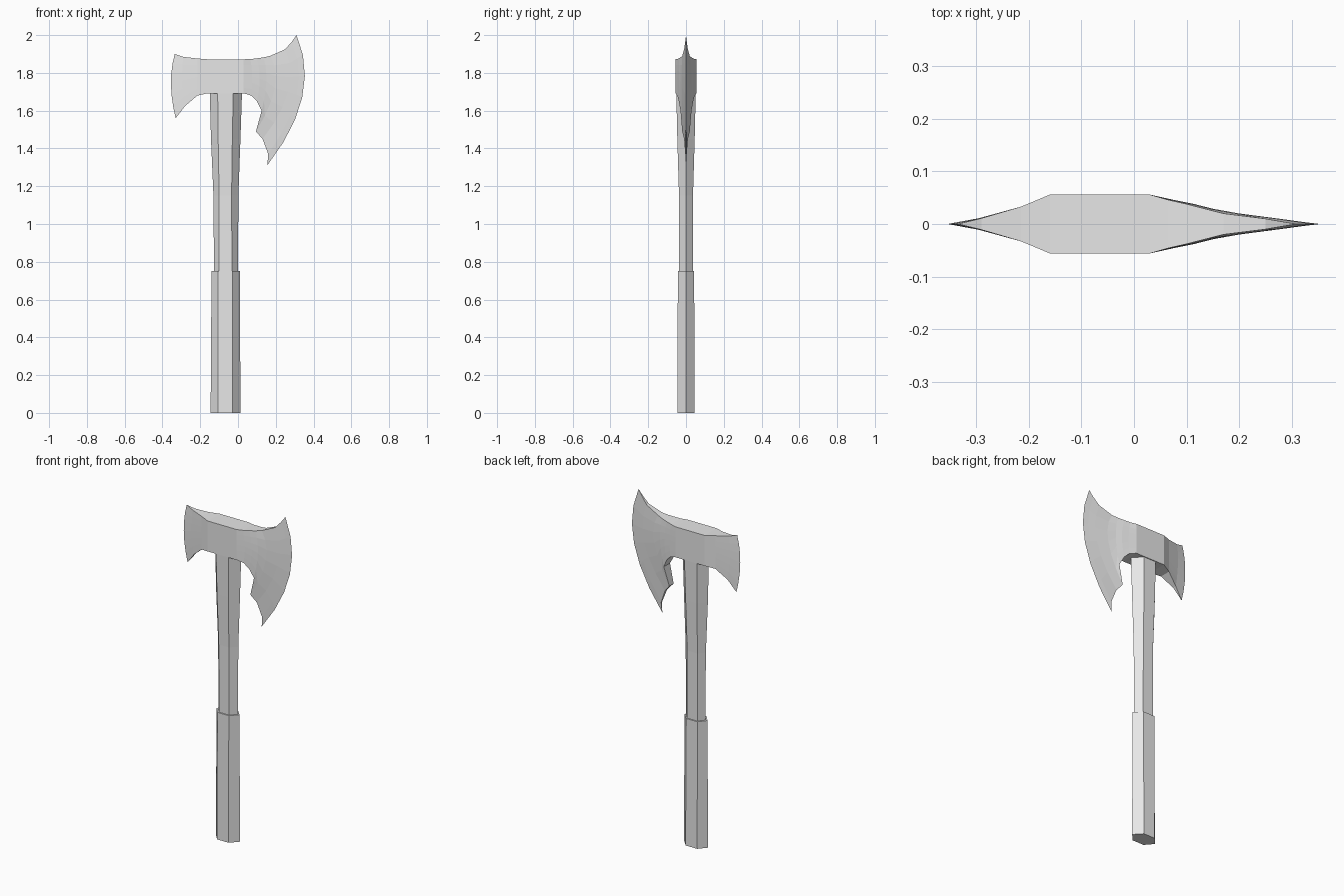
import bpy
import bmesh
from mathutils import Vector

cube = bpy.data.objects.get("Cube")
if cube:
    bpy.data.objects.remove(cube, do_unlink=True)

grey = bpy.data.materials.new("plain grey")
grey.use_nodes = True
grey.diffuse_color = (0.8, 0.8, 0.8, 1)
grey.node_tree.nodes["Principled BSDF"].inputs["Base Color"].default_value = (0.8, 0.8, 0.8, 1)


def loft(name, rings):
    """Skin equal-length closed rings of points and cap both ends."""
    bm = bmesh.new()
    loops = [[bm.verts.new(p) for p in ring] for ring in rings]
    count = len(loops[0])
    for a, b in zip(loops, loops[1:]):
        for i in range(count):
            j = (i + 1) % count
            bm.faces.new((a[i], a[j], b[j], b[i]))
    bm.faces.new(loops[0])
    bm.faces.new(loops[-1])
    bmesh.ops.remove_doubles(bm, verts=bm.verts, dist=0.0005)
    bmesh.ops.dissolve_degenerate(bm, edges=bm.edges, dist=0.0001)
    bmesh.ops.recalc_face_normals(bm, faces=bm.faces)
    mesh = bpy.data.meshes.new(name)
    bm.to_mesh(mesh)
    bm.free()
    mesh.materials.append(grey)
    obj = bpy.data.objects.new(name, mesh)
    bpy.context.collection.objects.link(obj)
    return obj


def hex_ring(z, left, flat_left, flat_right, right, depth):
    return [(left, 0, z), (flat_left, -depth, z), (flat_right, -depth, z),
            (right, 0, z), (flat_right, depth, z), (flat_left, depth, z)]


def blade_ring(top, mid, bottom, depth, steps=6):
    """Ring around the head along a curve through three (x, z) points."""
    top, mid, bottom = Vector(top), Vector(mid), Vector(bottom)
    curve = []
    for i in range(steps + 1):
        t = i / steps
        curve.append(top * (1 - t) * (1 - 2 * t) + mid * 4 * t * (1 - t) + bottom * t * (2 * t - 1))
    return ([(p.x, -depth, p.y) for p in curve]
            + [(p.x, depth, p.y) for p in reversed(curve)])


# Grip and the flared shaft above it
loft("grip", [hex_ring(0, -0.145, -0.105, -0.03, 0.013, 0.046),
              hex_ring(0.75, -0.14, -0.105, -0.03, 0.01, 0.043)])
loft("shaft", [hex_ring(0.74, -0.127, -0.1, -0.032, 0.0, 0.036),
               hex_ring(1.15, -0.13, -0.1, -0.034, 0.002, 0.037),
               hex_ring(1.45, -0.143, -0.105, -0.03, 0.013, 0.046),
               hex_ring(1.72, -0.15, -0.108, -0.025, 0.022, 0.052)])

# Axe head: back blade, solid eye, hooked main blade
loft("axe_head", [
    blade_ring((-0.335, 1.9), (-0.355, 1.74), (-0.33, 1.56), 0),
    blade_ring((-0.29, 1.885), (-0.295, 1.76), (-0.28, 1.625), 0.011),
    blade_ring((-0.215, 1.876), (-0.215, 1.78), (-0.215, 1.68), 0.033),
    blade_ring((-0.16, 1.872), (-0.16, 1.78), (-0.16, 1.692), 0.056),
    blade_ring((0.03, 1.872), (0.03, 1.78), (0.03, 1.692), 0.056),
    blade_ring((0.065, 1.873), (0.075, 1.78), (0.07, 1.68), 0.046),
    blade_ring((0.1, 1.877), (0.115, 1.77), (0.1, 1.65), 0.038),
    blade_ring((0.135, 1.882), (0.15, 1.755), (0.125, 1.6), 0.029),
    blade_ring((0.17, 1.89), (0.195, 1.72), (0.095, 1.49), 0.02),
    blade_ring((0.25, 1.925), (0.265, 1.7), (0.13, 1.45), 0.01),
    blade_ring((0.285, 1.965), (0.31, 1.685), (0.16, 1.37), 0.004),
    blade_ring((0.31, 2.0), (0.34, 1.67), (0.155, 1.31), 0)])
